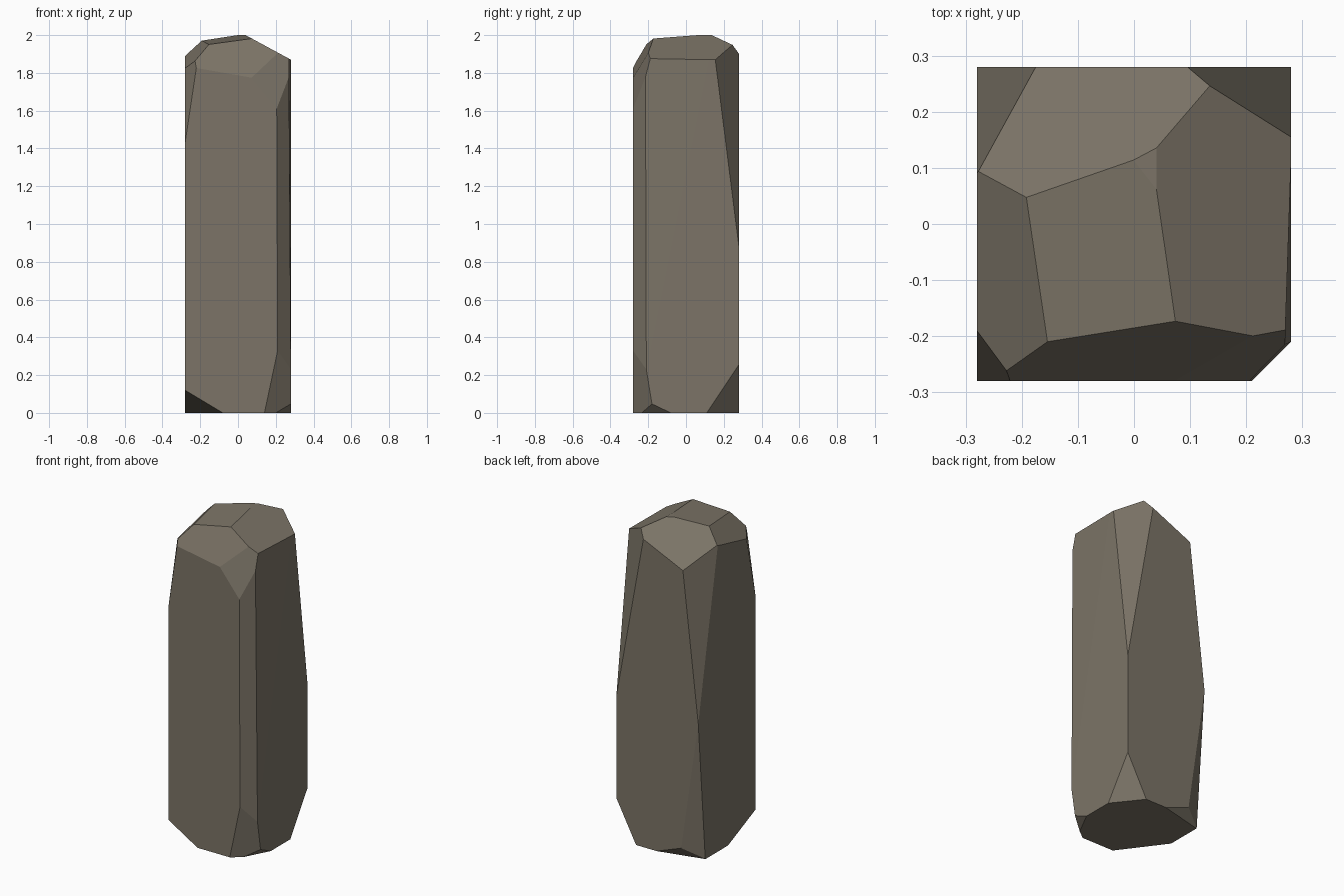
import bpy, bmesh
from mathutils import Vector, Matrix

# Square block that gets chiselled by flat cuts
bm = bmesh.new()
bmesh.ops.create_cube(bm, size=1, matrix=Matrix.Translation((0, 0, 1)) @ Matrix.Diagonal((0.56, 0.56, 2, 1)))
CENTRE = Vector((0, 0, 1))


def chip(p, n):
    """Slice off everything beyond the plane and cap the cut."""
    n = n.normalized()
    if n.dot(p - CENTRE) < 0:
        n = -n
    bmesh.ops.bisect_plane(bm, geom=bm.verts[:] + bm.edges[:] + bm.faces[:], dist=1e-5,
                           plane_co=p, plane_no=n, clear_outer=True)
    bmesh.ops.holes_fill(bm, edges=[e for e in bm.edges if e.is_boundary], sides=0)


# Crown facets: z = a + b*x + c*y
for a, b, c in [
    (1.9893, 0.121, 0.095),     # front top
    (2.0976, 0.451, -0.853),    # back top
    (2.0217, -0.542, 0.0),      # right top
    (2.1587, 1.037, 0.229),     # left top
    (2.3316, -0.175, 1.944),    # front slope
    (2.925, -1.237, 3.79),      # front right corner
]:
    chip(Vector((0, 0, a)), Vector((-b, -c, 1)))

# Side and foot facets, each through three points
for pts in [
    ((0.095, 0.28, 1.902), (0.28, 0.155, 1.87), (0.28, 0.28, 0.88)),      # back right, upper
    ((-0.28, -0.19, 1.825), (-0.22, -0.28, 1.83), (-0.28, -0.28, 1.43)),  # front left, upper
    ((-0.28, 0.28, 0.86), (-0.175, 0.28, 1.78), (-0.28, 0.09, 1.89)),     # back left, upper
    ((0.205, -0.28, 1.61), (0.21, -0.28, 0.33), (0.28, -0.21, 0.23)),     # front right edge
    ((0.28, 0.12, 1.87), (0.27, -0.18, 1.87), (0.28, -0.21, 0.23)),       # right side
    ((0.21, -0.28, 0.33), (0.28, -0.21, 0.23), (0.14, -0.28, 0)),         # front right foot
    ((0.28, -0.175, 0.045), (0.28, -0.08, 0), (0.22, -0.195, 0)),         # right foot
    ((0.28, 0.28, 0.255), (0.145, 0.28, 0), (0.28, 0.11, 0)),             # back right foot
    ((-0.28, -0.28, 0.12), (-0.08, -0.28, 0), (-0.28, -0.01, 0)),         # front left foot
    ((-0.28, 0.28, 0.86), (-0.28, 0.212, 0), (-0.164, 0.28, 0.063)),      # back left, lower
    ((-0.164, 0.28, 0.063), (0.005, 0.28, 0), (-0.28, 0.21, 0)),          # back left foot
]:
    p, q, r = map(Vector, pts)
    chip(p, (q - p).cross(r - p))

bmesh.ops.remove_doubles(bm, verts=bm.verts[:], dist=1e-4)
bmesh.ops.recalc_face_normals(bm, faces=bm.faces[:])
mesh = bpy.data.meshes.new("standing_stone")
bm.to_mesh(mesh)
bm.free()
stone = bpy.data.objects.new("standing_stone", mesh)
bpy.context.collection.objects.link(stone)

# Brown grey stone
mat = bpy.data.materials.new("stone")
mat.diffuse_color = (0.2, 0.175, 0.135, 1)
mesh.materials.append(mat)
